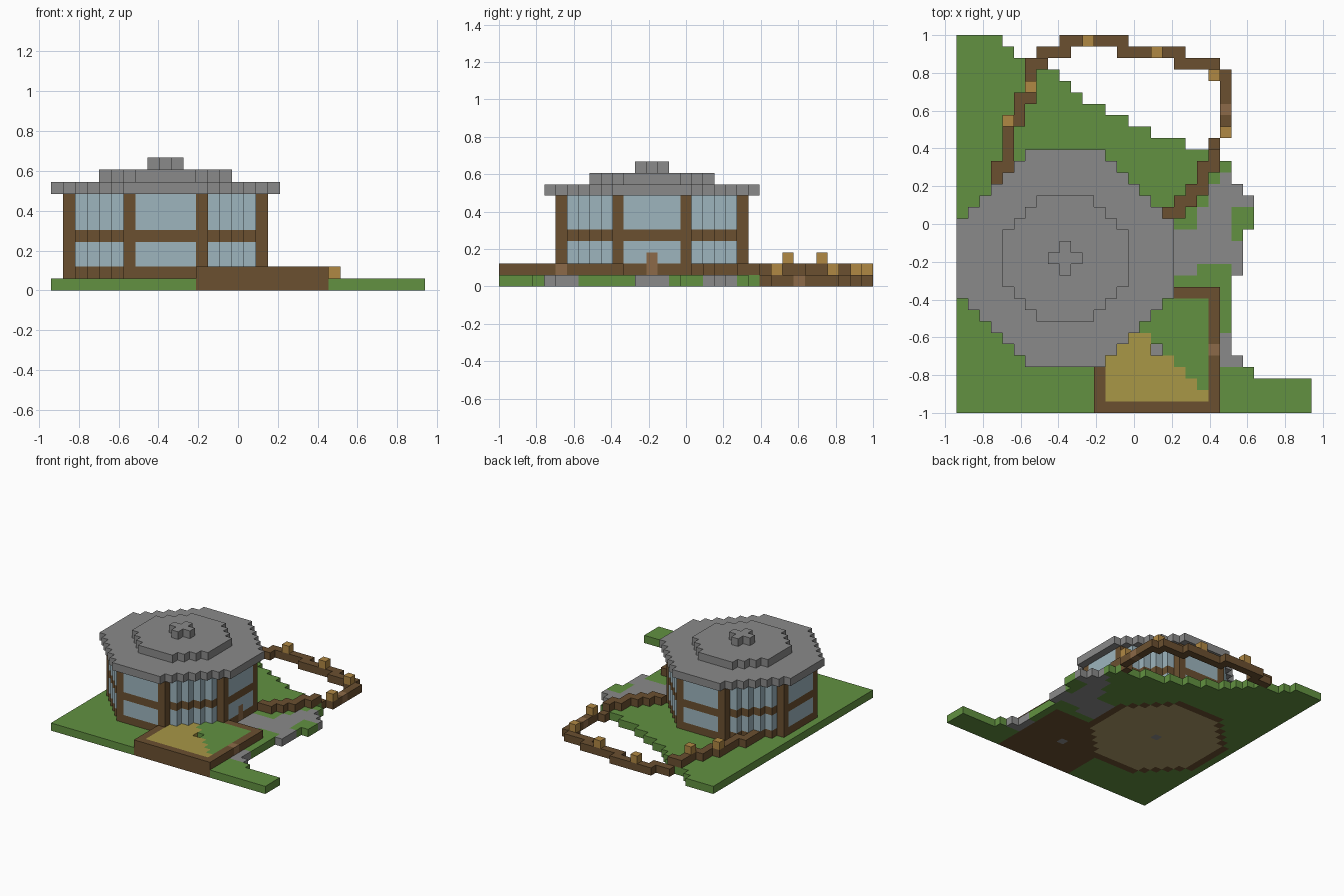
import bpy
import bmesh
from mathutils import Vector

cube = bpy.data.objects.get("Cube")
if cube:
    bpy.data.objects.remove(cube, do_unlink=True)

U = 2 / 33                      # block size
ORIGIN = Vector((-15.5 * U, -1, 0))
CX, CY = 9, 13                  # house centre block


def linear(hex_text):
    vals = [int(hex_text[n:n + 2], 16) / 255 for n in (0, 2, 4)]
    return [v / 12.92 if v <= 0.04045 else ((v + 0.055) / 1.055) ** 2.4 for v in vals] + [1]


COLOURS = {
    "grass": "629141", "stone": "8a8a8a", "dark_wood": "6b5030",
    "glass": "9db5be", "lamp_wood": "b08844", "gate_wood": "8c6a48",
    "sand": "a89746", "floor_wood": "ad9a68",
}
materials = {}
for name, code in COLOURS.items():
    m = bpy.data.materials.new(name)
    m.use_nodes = True
    m.diffuse_color = linear(code)
    bsdf = m.node_tree.nodes["Principled BSDF"]
    bsdf.inputs["Base Color"].default_value = linear(code)
    bsdf.inputs["Roughness"].default_value = 0.9
    materials[name] = m

blocks = {}                     # (i, j, k) -> (part, material)


def put(part, mat, cells, *layers):
    for i, j in cells:
        for k in layers:
            blocks[i, j, k] = (part, mat)


def rect(i0, i1, j0, j1):
    return {(i, j) for i in range(i0, i1 + 1) for j in range(j0, j1 + 1)}


def octagon(radius, reach):
    """Stepped octagon around the house centre."""
    return {(i, j) for i, j in rect(CX - radius, CX + radius, CY - radius, CY + radius)
            if abs(i - CX) + abs(j - CY) <= reach}


def walk(*corners):
    """Blocks along a path with straight runs."""
    cells = set()
    for (a, b), (c, d) in zip(corners, corners[1:]):
        cells |= rect(min(a, c), max(a, c), min(b, d), max(b, d))
    return cells


# Lawn: back limit of each column, plus the eastern edge pieces
back = ([32] * 4 + [31] + [30] * 3 + [29, 28, 27] + [26] * 2 + [25] * 2
        + [24] * 2 + [23] * 3 + [22] * 3 + [21])
lawn = {(i, j) for i, top in enumerate(back) for j in range(top + 1)}
lawn |= rect(24, 24, 12, 19) | rect(25, 25, 16, 18)
lawn |= rect(24, 30, 0, 2) | rect(24, 25, 3, 3) | {(24, 4)}
put("lawn", "grass", lawn, 0)

# Stone path set into the lawn
path = rect(18, 24, 13, 14) | rect(18, 23, 15, 15) | rect(18, 20, 12, 12)
path |= rect(21, 23, 16, 17) | rect(22, 25, 18, 18) | rect(22, 24, 19, 19)
path |= {(24, 12), (23, 20), (24, 4)} | rect(23, 23, 4, 6)
put("stone_path", "stone", path, 0)

# House outline, walls and floor
outline = octagon(8, 11)
inside = octagon(7, 10)
ring = outline - inside
put("foundation", "dark_wood", ring, 0)
put("floor", "floor_wood", inside, 0)
put("floor", "stone", [(CX, CY)], 0)
put("windows", "glass", ring, 2, 3, 5, 6, 7)
put("wall_beams", "dark_wood", ring, 1, 4)
posts = {(CX + sx * a, CY + sy * b) for a, b in ((3, 8), (8, 3))
         for sx in (-1, 1) for sy in (-1, 1)}
put("corner_posts", "dark_wood", posts, *range(1, 8))
put("door", "gate_wood", [(CX + 8, CY)], 1, 2)

# Stepped roof
put("roof_eaves", "stone", octagon(9, 12), 8)
put("roof_upper", "stone", octagon(5, 7), 9)
put("roof_cap", "stone", octagon(1, 1), 10)

# Garden bed with sand and grass inside a timber rim
put("bed_soil", "dark_wood", rect(12, 22, 0, 10) - outline, 0)
bed = rect(13, 21, 1, 9) - outline
drain = {(17, 5)}
put("bed_sand", "sand", {c for c in bed - drain if sum(c) <= 22}, 1)
put("bed_grass", "grass", {c for c in bed - drain if sum(c) > 22}, 1)
put("bed_drain", "stone", drain, 0)
put("bed_rim", "dark_wood",
    walk((12, 4), (12, 0), (22, 0), (22, 10), (18, 10)), 1)
put("bed_gate", "gate_wood", [(22, 5)], 1)

# Fences: raised on the lawn, lower beyond its edge
put("left_fence", "dark_wood",
    walk((3, 19), (3, 21), (4, 21), (4, 25), (5, 25), (5, 27), (6, 27), (6, 30), (7, 30)), 1)
put("right_fence", "dark_wood",
    walk((18, 17), (19, 17), (19, 18), (20, 18), (20, 19), (21, 19), (21, 21), (22, 21), (22, 22)), 1)
put("back_fence", "dark_wood",
    walk((23, 24), (23, 29), (22, 29), (22, 30), (19, 30), (19, 31),
         (14, 31), (14, 32), (9, 32), (9, 31), (7, 31)) | {(22, 23)}, 0)
put("fence_gate", "gate_wood", [(23, 26)], 0)
put("fence_lamps", "lamp_wood", [(4, 25), (6, 28)], 2)
put("fence_lamps", "lamp_wood", [(23, 24), (22, 29), (17, 31), (11, 32)], 1)


def build(part):
    """Mesh one part, keeping only faces not covered by another block."""
    bm = bmesh.new()
    verts, slots = {}, []

    def corner(key):
        if key not in verts:
            verts[key] = bm.verts.new(ORIGIN + Vector(key) * U)
        return verts[key]

    for cell, (owner, mat) in blocks.items():
        if owner != part:
            continue
        if mat not in slots:
            slots.append(mat)
        for axis in range(3):
            for side in (0, 1):
                near = list(cell)
                near[axis] += 2 * side - 1
                if tuple(near) in blocks:
                    continue
                quad = []
                for u, v in ((0, 0), (1, 0), (1, 1), (0, 1)):
                    p = list(cell)
                    p[axis] += side
                    p[(axis + 1) % 3] += u
                    p[(axis + 2) % 3] += v
                    quad.append(corner(tuple(p)))
                face = bm.faces.new(quad if side else quad[::-1])
                face.material_index = slots.index(mat)
    mesh = bpy.data.meshes.new(part)
    bm.to_mesh(mesh)
    bm.free()
    for mat in slots:
        mesh.materials.append(materials[mat])
    bpy.context.scene.collection.objects.link(bpy.data.objects.new(part, mesh))


for part in dict.fromkeys(owner for owner, _ in blocks.values()):
    build(part)
